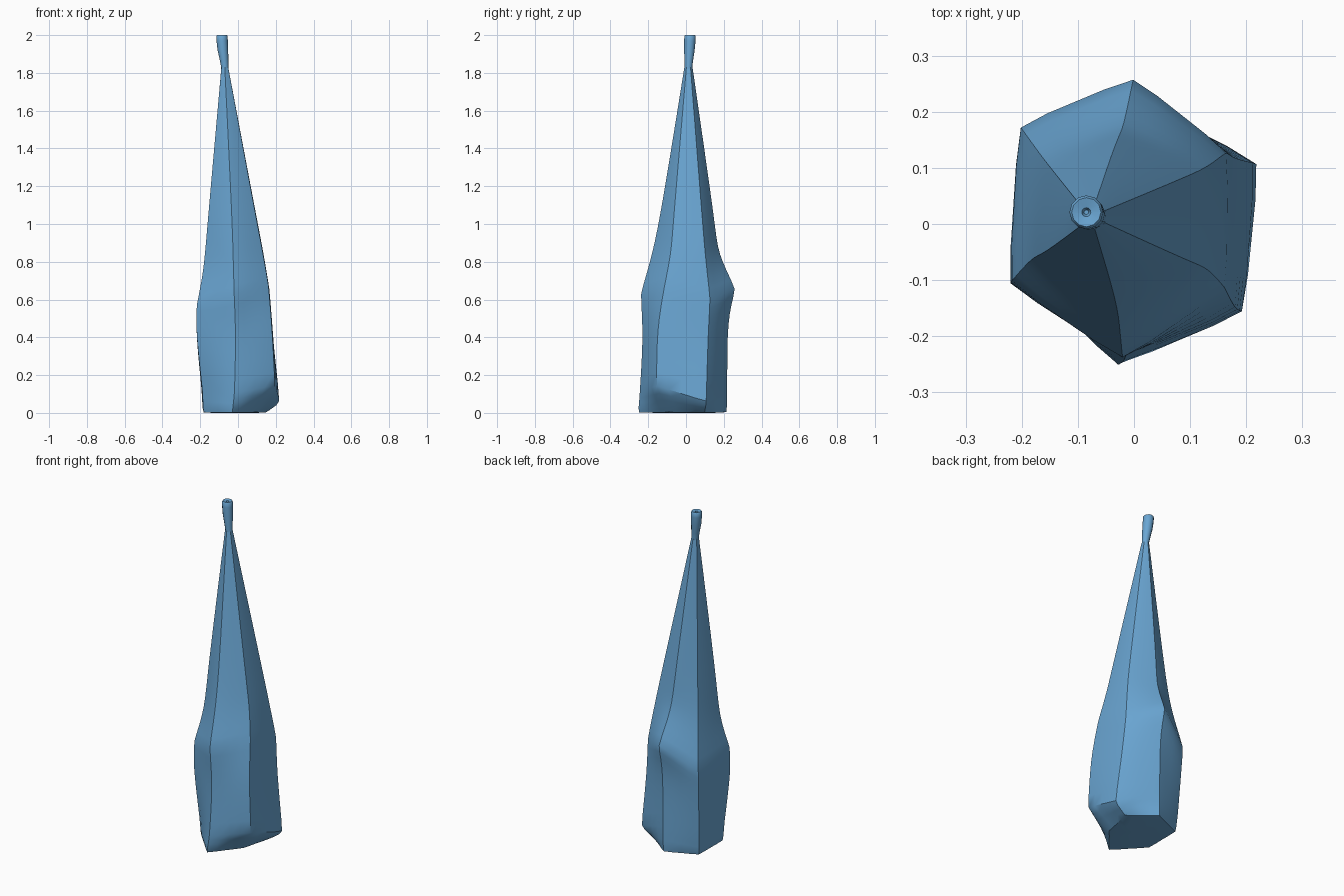
import bpy, bmesh, math

if "Cube" in bpy.data.objects:
    bpy.data.objects.remove(bpy.data.objects["Cube"])

blue = bpy.data.materials.new("sky blue")
blue.diffuse_color = (0.144, 0.38, 0.65, 1)
blue.use_nodes = True
blue.node_tree.nodes["Principled BSDF"].inputs["Base Color"].default_value = blue.diffuse_color


def make_object(name, bm):
    bmesh.ops.recalc_face_normals(bm, faces=bm.faces)
    me = bpy.data.meshes.new(name)
    bm.to_mesh(me)
    bm.free()
    me.materials.append(blue)
    ob = bpy.data.objects.new(name, me)
    bpy.context.collection.objects.link(ob)
    bpy.ops.object.select_all(action='DESELECT')
    bpy.context.view_layer.objects.active = ob
    ob.select_set(True)
    return ob


# Six crooked corner ridges of the body, each listed from base to shoulder
FRONT = [(-.03, -.26, 0), (-.02, -.25, .1), (-.01, -.23, .4), (-.02, -.245, .63), (-.025, -.195, .8), (-.03, -.145, 1)]
RIGHT_FRONT = [(.10, -.09, 0), (.2, -.16, .14), (.185, -.158, .45), (.165, -.115, .68), (.135, -.08, .85), (.105, -.07, 1)]
RIGHT_BACK = [(.15, .1, 0), (.227, .11, .05), (.182, .12, .4), (.168, .13, .6), (.135, .105, .83), (.105, .09, 1)]
BACK = [(0, .22, 0), (0, .222, .15), (0, .222, .5), (0, .266, .66), (-.02, .17, .85), (-.03, .157, 1)]
LEFT_BACK = [(-.185, .14, 0), (-.192, .15, .1), (-.202, .167, .35), (-.207, .178, .52), (-.165, .12, .78), (-.145, .095, 1)]
LEFT_FRONT = [(-.187, -.09, 0), (-.192, -.1, .12), (-.228, -.112, .43), (-.223, -.105, .57), (-.185, -.06, .75), (-.165, -.055, 1)]
ridges = [FRONT, RIGHT_FRONT, RIGHT_BACK, BACK, LEFT_BACK, LEFT_FRONT]

# Body: faceted cone lofted between the ridges, slightly softened
bm = bmesh.new()
cols = []
for i, ridge in enumerate(ridges):
    a = math.radians(-90 + 60 * i)
    tip = (-.07 + .021 * math.cos(a), .013 + .022 * math.sin(a), 1.83)
    cols.append([bm.verts.new(p) for p in ridge + [tip]])
n = len(cols[0])
for i in range(6):
    a, b = cols[i], cols[(i + 1) % 6]
    for k in range(n - 1):
        bm.faces.new((a[k], b[k], b[k + 1], a[k + 1]))
bm.faces.new([c[0] for c in cols])
bm.faces.new([c[-1] for c in cols])
crease = bm.edges.layers.float.new("crease_edge")
row = {v: k for c in cols for k, v in enumerate(c)}
for e in bm.edges:
    r0, r1 = row[e.verts[0]], row[e.verts[1]]
    if r0 != r1:
        e[crease] = .75
    else:
        e[crease] = {0: .85, 1: .5, 3: .5, n - 1: 1}.get(r0, .15)
body = make_object("body", bm)
sub = body.modifiers.new("soften", 'SUBSURF')
sub.levels = sub.render_levels = 2
bpy.ops.object.modifier_apply(modifier="soften")
bpy.ops.object.shade_smooth_by_angle(angle=math.radians(35))

# Neck: small flared spout with a shallow dimple in the top
bm = bmesh.new()
profile = [(1.80, .019, -.068), (1.835, .020, -.07), (1.87, .023, -.074),
           (1.92, .028, -.080), (1.97, .030, -.084), (1.994, .030, -.085),
           (2.0, .026, -.085), (1.996, .008, -.085), (1.985, .004, -.085)]
rings = []
for z, r, cx in profile:
    cy = .013 + .008 * min(1, max(0, (z - 1.83) / .15))
    rings.append([bm.verts.new((cx + r * math.cos(j * math.tau / 12),
                                cy + r * math.sin(j * math.tau / 12), z)) for j in range(12)])
for lo, hi in zip(rings, rings[1:]):
    for j in range(12):
        bm.faces.new((lo[j], lo[(j + 1) % 12], hi[(j + 1) % 12], hi[j]))
bm.faces.new(rings[0])
bm.faces.new(rings[-1])
make_object("neck", bm)
bpy.ops.object.shade_smooth_by_angle(angle=math.radians(40))
